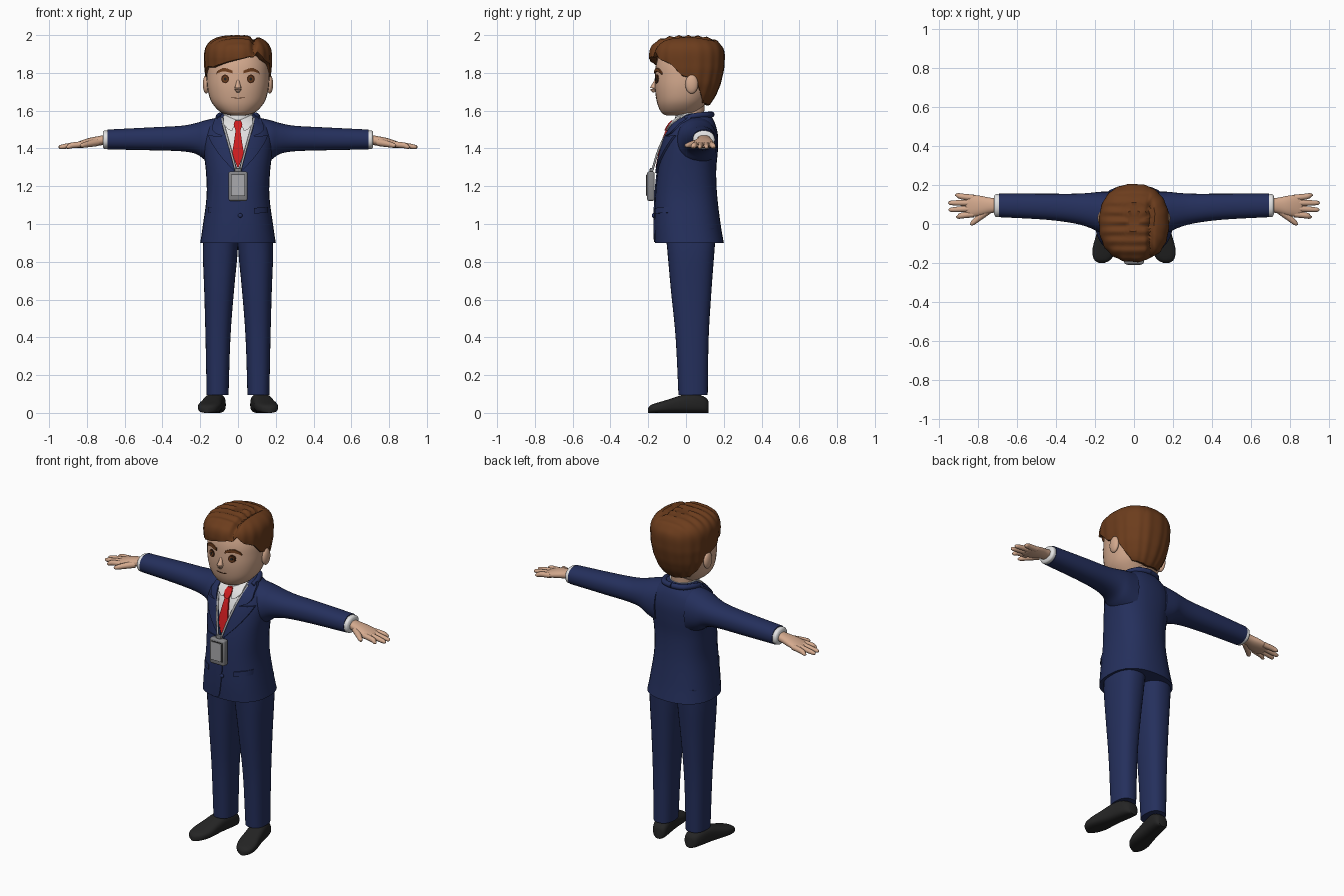
import bpy, bmesh, math
from mathutils import Vector

if "Cube" in bpy.data.objects:
    bpy.data.objects.remove(bpy.data.objects["Cube"])

COLOURS = {
    "navy": (.018, .029, .108), "skin": (.66, .40, .27), "hair_brown": (.15, .046, .012),
    "tie_red": (.62, .012, .014), "shirt_white": (.76, .76, .76), "shoe_black": (.018, .018, .018),
    "badge_grey": (.23, .23, .24), "screen_grey": (.40, .40, .42), "eye_brown": (.055, .018, .007),
}
MATS = {}
for key, c in COLOURS.items():
    MATS[key] = bpy.data.materials.new(key)
    MATS[key].diffuse_color = (*c, 1)


def finish(name, bm, mat, mirror=False):
    bmesh.ops.remove_doubles(bm, verts=bm.verts, dist=1e-5)
    bmesh.ops.recalc_face_normals(bm, faces=bm.faces)
    me = bpy.data.meshes.new(name)
    bm.to_mesh(me)
    bm.free()
    me.materials.append(MATS[mat])
    ob = bpy.data.objects.new(name, me)
    bpy.context.collection.objects.link(ob)
    if mirror:
        ob.modifiers.new("mirror", 'MIRROR').use_mirror_merge = False
    return ob


def loft(name, rings, mat, mirror=False, caps=True):
    bm = bmesh.new()
    vs = [[bm.verts.new(p) for p in r] for r in rings]
    n = len(rings[0])
    for a, b in zip(vs, vs[1:]):
        for i in range(n):
            j = (i + 1) % n
            bm.faces.new((a[i], a[j], b[j], b[i]))
    if caps:
        bm.faces.new(vs[0])
        bm.faces.new(vs[-1])
    return finish(name, bm, mat, mirror)


def smooth(rows, k=4):
    """Catmull-Rom interpolation of profile rows."""
    out = []
    for i in range(len(rows) - 1):
        p = [rows[max(0, min(len(rows) - 1, i + d))] for d in (-1, 0, 1, 2)]
        for s in range(k):
            t = s / k
            out.append(tuple(.5 * (2 * b + (c - a) * t + (2 * a - 5 * b + 4 * c - d) * t * t
                                   + (3 * b - a - 3 * c + d) * t ** 3) for a, b, c, d in zip(*p)))
    return out + [tuple(rows[-1])]


def spow(v, e):
    return math.copysign(abs(v) ** e, v)


def oval(c, u, v, e=2.0, n=32):
    """Superellipse ring around c with half axes u and v."""
    c, u, v = Vector(c), Vector(u), Vector(v)
    return [c + u * spow(math.sin(a), 2 / e) - v * spow(math.cos(a), 2 / e)
            for a in (2 * math.pi * i / n for i in range(n))]


def upright(name, rows, mat, e=2.2, mirror=False, k=4):
    """Rows: z, centre x, half width, front y, back y."""
    return loft(name, [oval((cx, (f + b) / 2, z), (rx, 0, 0), (0, (b - f) / 2, 0), e)
                       for z, cx, rx, f, b in smooth(rows, k)], mat, mirror)


def sideways(name, rows, mat, e=2.2, k=4):
    """Rows: x, bottom z, top z, front y, back y; mirrored."""
    return loft(name, [oval((x, (f + b) / 2, (lo + hi) / 2), (0, 0, (hi - lo) / 2), (0, (b - f) / 2, 0), e)
                       for x, lo, hi, f, b in smooth(rows, k)], mat, True)


def tube(name, rows, mat, mirror=True, k=4):
    """Rows: x, y, z, radius."""
    pts = smooth(rows, k)
    rings = []
    for i, p in enumerate(pts):
        d = Vector(pts[min(i + 1, len(pts) - 1)][:3]) - Vector(pts[max(i - 1, 0)][:3])
        q = d.to_track_quat('Z', 'Y')
        rings.append(oval(p[:3], q @ Vector((p[3], 0, 0)), q @ Vector((0, p[3], 0)), 2, 12))
    return loft(name, rings, mat, mirror)


def ball(name, c, r, mat, mirror=False):
    bm = bmesh.new()
    bmesh.ops.create_uvsphere(bm, u_segments=24, v_segments=14, radius=1)
    for v in bm.verts:
        v.co = Vector(c) + Vector(r) * v.co
    return finish(name, bm, mat, mirror)


def box(name, c, size, mat, bevel=.0):
    bm = bmesh.new()
    bmesh.ops.create_cube(bm, size=1)
    for v in bm.verts:
        v.co = Vector(c) + Vector(size) * v.co
    if bevel:
        bmesh.ops.bevel(bm, geom=bm.edges[:], offset=bevel, segments=3, affect='EDGES', profile=.5)
    return finish(name, bm, mat)


def front_of(rows, e):
    """Front surface y of an upright loft at x, z."""
    dense = smooth(rows, 8)

    def y(x, z):
        z = max(dense[0][0], min(dense[-1][0], z))
        for a, b in zip(dense, dense[1:]):
            if a[0] <= z <= b[0]:
                break
        t = (z - a[0]) / (b[0] - a[0])
        rx, f, bk = (a[i] + (b[i] - a[i]) * t for i in (2, 3, 4))
        return (f + bk) / 2 - (bk - f) / 2 * (1 - min(.97, abs(x) / rx) ** e) ** (1 / e)
    return y


def patch(name, pairs, surf, off, thick, mat, mirror=False, cols=6, k=3):
    """Plate draped on a surface; pairs: x0, z0, x1, z1 across the strip."""
    bm = bmesh.new()
    grid = []
    for x0, z0, x1, z1 in smooth(pairs, k):
        row = []
        for i in range(cols + 1):
            x, z = x0 + (x1 - x0) * i / cols, z0 + (z1 - z0) * i / cols
            row.append(bm.verts.new((x, surf(x, z) - off, z)))
        grid.append(row)
    for a, b in zip(grid, grid[1:]):
        for i in range(cols):
            bm.faces.new((a[i], a[i + 1], b[i + 1], b[i]))
    bmesh.ops.remove_doubles(bm, verts=bm.verts, dist=1e-5)
    ext = bmesh.ops.extrude_face_region(bm, geom=bm.faces[:], use_keep_orig=True)["geom"]
    for v in ext:
        if isinstance(v, bmesh.types.BMVert):
            v.co.y += thick
    return finish(name, bm, mat, mirror)


def disc(name, x, z, rx, rz, surf, off, mat):
    arc = [math.pi * i / 12 for i in range(13)]
    patch(name, [(x + rx * math.cos(a), z - rz * math.sin(a), x + rx * math.cos(a), z + rz * math.sin(a))
                 for a in arc], surf, off, .007, mat, True, 4, 1)


# Jacket body and sleeves
JACKET = [(.90, 0, .20, -.165, .20), (1.0, 0, .185, -.168, .183), (1.15, 0, .166, -.163, .165),
          (1.28, 0, .17, -.15, .16), (1.38, 0, .182, -.13, .168), (1.46, 0, .185, -.108, .17),
          (1.52, 0, .162, -.08, .158), (1.56, 0, .112, -.045, .14), (1.585, 0, .08, -.02, .118)]
upright("jacket", JACKET, "navy", 2.4)
sideways("sleeve", [(.10, 1.30, 1.565, -.055, .165), (.17, 1.335, 1.55, -.045, .165), (.22, 1.37, 1.535, -.022, .16),
                    (.30, 1.385, 1.52, .002, .155), (.45, 1.39, 1.512, .022, .155), (.69, 1.395, 1.50, .035, .155)],
         "navy")
chest = front_of(JACKET, 2.4)

# Shirt, tie, lapels and collar
patch("shirt_front", [(-.004, 1.29, .004, 1.29), (-.045, 1.42, .045, 1.42), (-.08, 1.57, .08, 1.57)],
      chest, .004, .012, "shirt_white", k=5)
patch("shirt_collar", [(.008, 1.55, .03, 1.495), (.045, 1.565, .05, 1.50), (.075, 1.58, .078, 1.53)],
      chest, .014, .014, "shirt_white", True)
patch("tie_blade", [(-.003, 1.30, .003, 1.30), (-.028, 1.37, .028, 1.37), (-.022, 1.43, .022, 1.43),
                    (-.011, 1.505, .011, 1.505)], chest, .014, .014, "tie_red")
patch("tie_knot", [(-.012, 1.495, .012, 1.495), (-.023, 1.525, .023, 1.525), (-.015, 1.548, .015, 1.548)],
      chest, .022, .022, "tie_red")
patch("lapel", [(.0, 1.27, .010, 1.27), (.028, 1.36, .085, 1.35), (.055, 1.43, .135, 1.42),
                (.066, 1.465, .158, 1.468)], chest, .012, .02, "navy", True)
patch("collar_front", [(.064, 1.46, .118, 1.478), (.08, 1.51, .138, 1.51), (.09, 1.575, .115, 1.575)],
      chest, .012, .02, "navy", True)
tube("collar_back", [(.10, -.005, 1.56, .012), (.10, .05, 1.573, .015), (.065, .115, 1.578, .016),
                     (0, .135, 1.58, .016)], "navy")
upright("shirt_band", [(1.53, 0, .08, -.06, .10), (1.588, 0, .078, -.055, .098)], "shirt_white", 2, k=2)

# Front panel, pockets and button
patch("front_panel", [(-.15, .905, -.03, .905), (-.15, .93, -.006, .93), (-.14, 1.1, .012, 1.1),
                      (-.13, 1.27, .008, 1.27)], chest, .005, .01, "navy")
patch("pocket_flap", [(.085, 1.055, .085, 1.085), (.16, 1.06, .16, 1.09)], chest, .010, .016, "navy", True)
ball("button", (.012, -.173, 1.045), (.012, .008, .012), "navy")

# Trousers and shoes
upright("trouser_leg", [(.095, .108, .058, -.04, .115), (.4, .106, .066, -.055, .12), (.65, .1, .079, -.08, .135),
                        (.85, .094, .092, -.098, .15), (.98, .088, .09, -.11, .16)], "navy", 2.4, True)
shoe = [(.12, .025, .06), (.105, .042, .08), (.06, .05, .10), (0, .052, .10), (-.06, .056, .082), (-.12, .061, .063),
        (-.165, .052, .05), (-.188, .036, .04), (-.2, .012, .026)]
loft("shoe", [oval((.105 + .06 * (.12 - y) / .32, y, h / 2), (w, 0, 0), (0, 0, h / 2), 2.8)
              for y, w, h in smooth(shoe, 3)], "shoe_black", True)

# Cuffs and hands
sideways("cuff", [(.67, 1.405, 1.49, .045, .148), (.69, 1.398, 1.494, .037, .152), (.708, 1.398, 1.494, .037, .152),
                  (.716, 1.41, 1.485, .05, .142)], "shirt_white")
sideways("palm", [(.69, 1.42, 1.475, .06, .13), (.74, 1.415, 1.465, .055, .135), (.79, 1.407, 1.455, .042, .145),
                  (.84, 1.402, 1.438, .037, .148), (.862, 1.407, 1.428, .05, .138)], "skin")
for i, (y0, y1, tip) in enumerate([(.05, .037, .91), (.079, .073, .948), (.108, .108, .95), (.134, .147, .915)]):
    tube(f"finger_{i + 1}", [(.82, y0, 1.422, .016), (.88, (y0 + y1) / 2, 1.416, .015),
                             (tip - .012, y1, 1.408, .011), (tip, y1, 1.406, .003)], "skin")
tube("thumb", [(.745, .07, 1.432, .02), (.79, .035, 1.424, .017), (.825, .005, 1.416, .012), (.835, -.006, 1.414, .004)],
     "skin")

# Head, neck, ears and nose
HEAD = [(1.575, 0, .04, -.105, .03), (1.588, 0, .085, -.128, .06), (1.62, 0, .122, -.146, .09),
        (1.66, 0, .147, -.157, .12), (1.72, 0, .162, -.165, .15), (1.78, 0, .166, -.165, .165),
        (1.85, 0, .163, -.158, .17), (1.92, 0, .135, -.13, .145), (1.95, 0, .08, -.08, .09)]
upright("head", HEAD, "skin", 2.2)
upright("neck", [(1.52, 0, .07, -.05, .09), (1.64, 0, .07, -.05, .10)], "skin", 2)
ball("ear", (.168, .03, 1.74), (.018, .034, .05), "skin", True)
tube("nose", [(0, -.158, 1.765, .006), (0, -.168, 1.735, .013), (0, -.172, 1.715, .018), (0, -.165, 1.699, .008)],
     "skin", False)

# Eyes, brows and mouth
face = front_of(HEAD, 2.2)
disc("eye", .068, 1.768, .021, .023, face, .003, "eye_brown")
disc("iris", .068, 1.767, .014, .016, face, .005, "hair_brown")
disc("pupil", .068, 1.768, .007, .008, face, .007, "shoe_black")
patch("brow", [(.028, 1.797, .03, 1.812), (.07, 1.808, .07, 1.826), (.1, 1.802, .102, 1.815), (.115, 1.792, .116, 1.796)],
      face, .007, .009, "hair_brown", True)
patch("mouth", [(-.036, 1.668, -.036, 1.671), (0, 1.664, 0, 1.668), (.036, 1.668, .036, 1.671)],
      face, .002, .005, "eye_brown")

# Hair: a ridged cap whose lower edge follows the hairline
HAIR = [(1.62, .105, -.11, .118), (1.68, .142, -.15, .158), (1.74, .165, -.168, .182), (1.82, .177, -.185, .201),
        (1.88, .179, -.194, .205)]
LINE = [(-180, 1.63), (-130, 1.645), (-115, 1.69), (-100, 1.765), (-82, 1.79), (-66, 1.835), (-45, 1.832), (-25, 1.85),
        (0, 1.872), (20, 1.89), (32, 1.915), (48, 1.87), (66, 1.85), (82, 1.79), (100, 1.765), (115, 1.69),
        (130, 1.645), (180, 1.63)]


def lerp_table(table, v):
    for a, b in zip(table, table[1:]):
        if v <= b[0]:
            break
    t = max(0, min(1, (v - a[0]) / (b[0] - a[0])))
    return [p + (q - p) * t for p, q in zip(a[1:], b[1:])]


def hair_point(th, t, inner=1.0):
    low = lerp_table(LINE, math.degrees(th))[0]
    z = low + (2 - low) * math.cos(t * math.pi / 2)
    rx, f, b = lerp_table(HAIR, z)
    s = max(0, 1 - (max(0, z - 1.88) / .12) ** 2.8) ** (1 / 2.8) * inner
    s *= 1 + .013 * math.sin(18 * th) * t
    x = rx * s * spow(math.sin(th), 2 / 2.3)
    y = (f + b) / 2 - (b - f) / 2 * s * spow(math.cos(th), 2 / 2.3)
    top = max(0, min(1, (z - 1.86) / .06))
    part = math.exp(-((x - .082) / .014) ** 2) * top * max(0, min(1, (.14 - y) / .06))
    wave = .005 * (1 - math.sin(2 * math.pi * y / .05)) * (1 - t) if x < .08 else 0
    return Vector((x, y * (1 - .07 * part), z - .022 * part - wave))


AZ = [-math.pi + 2 * math.pi * i / 144 for i in range(144)]
rings = [[hair_point(a, .03 + .97 * j / 30) for a in AZ] for j in range(31)]
rings += [[hair_point(a, 1, .95) + Vector((0, 0, -.004)) for a in AZ], [hair_point(a, 1, .8) for a in AZ]]
hair = loft("hair", rings, "hair_brown", caps=False)
crown = bmesh.new()
crown.from_mesh(hair.data)
bmesh.ops.holes_fill(crown, edges=[e for e in crown.edges if e.is_boundary and e.verts[0].co.z > 1.97], sides=0)
bmesh.ops.recalc_face_normals(crown, faces=crown.faces)
crown.to_mesh(hair.data)
crown.free()

# Lanyard and badge
tube("lanyard", [(.085, -.025, 1.56, .006), (.07, -.088, 1.5, .006), (.042, -.142, 1.40, .006), (.012, -.178, 1.285, .006)],
     "screen_grey")
box("badge", (0, -.186, 1.2), (.10, .04, .155), "badge_grey", .01)
box("badge_frame", (0, -.206, 1.205), (.076, .004, .115), "shoe_black")
box("badge_screen", (0, -.208, 1.205), (.068, .005, .107), "screen_grey")
box("badge_clip", (0, -.183, 1.283), (.035, .018, .025), "badge_grey", .004)

# Smooth shading with sharp edges kept
bpy.ops.object.select_all(action='SELECT')
bpy.context.view_layer.objects.active = hair
bpy.ops.object.shade_smooth_by_angle(angle=math.radians(40))

for m in bpy.data.materials:
    if m.users and not m.is_grease_pencil:
        m.use_nodes = True
        m.node_tree.nodes["Principled BSDF"].inputs["Base Color"].default_value = m.diffuse_color
